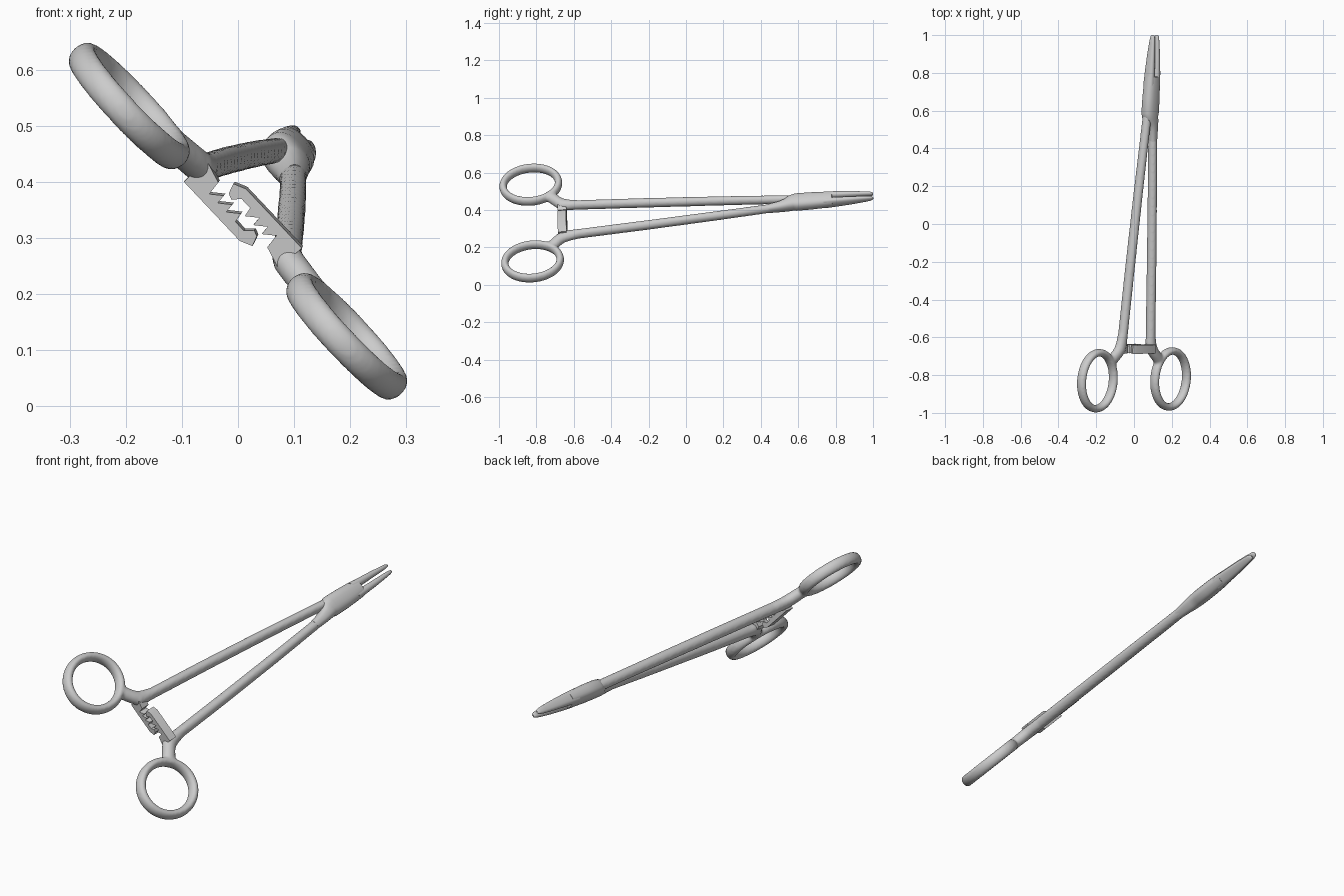
import bpy, math
from mathutils import Vector, Matrix

if "Cube" in bpy.data.objects:
    bpy.data.objects.remove(bpy.data.objects["Cube"])

# Tool frame: u runs along the tool, v across the handles, n through the thickness
D = Vector((0.06, 0.995, 0.079)).normalized()
W = Vector((-0.685, 0.0, 0.728))
W = (W - W.dot(D) * D).normalized()
N = D.cross(W)
FRAME = Matrix.Translation((0, -0.825, 0.33)) @ Matrix((D, W, N)).transposed().to_4x4()


def make(name, verts, faces, remesh=False):
    me = bpy.data.meshes.new(name)
    me.from_pydata([FRAME @ Vector(v) for v in verts], [], faces)
    ob = bpy.data.objects.new(name, me)
    bpy.context.collection.objects.link(ob)
    bpy.ops.object.select_all(action='DESELECT')
    ob.select_set(True)
    bpy.context.view_layer.objects.active = ob
    bpy.ops.object.mode_set(mode='EDIT')
    bpy.ops.mesh.select_all(action='SELECT')
    bpy.ops.mesh.normals_make_consistent(inside=False)
    bpy.ops.object.mode_set(mode='OBJECT')
    if remesh:
        r = ob.modifiers.new("fuse", 'REMESH')
        r.mode = 'VOXEL'
        r.voxel_size = 0.006
        r.use_smooth_shade = True
        s = ob.modifiers.new("blend", 'SMOOTH')
        s.factor = 0.5
        s.iterations = 6
    else:
        bpy.ops.object.shade_smooth_by_angle(angle=math.radians(40))
    return ob


def sweep(stations, closed=False, power=2.0, sides=20):
    """Loft superellipse sections; station = (u, v, half width, half thickness)."""
    verts, faces, k = [], [], len(stations)
    for i, (u, v, w, t) in enumerate(stations):
        a = stations[(i - 1) % k if closed else max(i - 1, 0)]
        b = stations[(i + 1) % k if closed else min(i + 1, k - 1)]
        tu, tv = b[0] - a[0], b[1] - a[1]
        ln = math.hypot(tu, tv)
        for j in range(sides):
            an = 2 * math.pi * j / sides
            c, s = math.cos(an), math.sin(an)
            c = math.copysign(abs(c) ** (2 / power), c) * w
            s = math.copysign(abs(s) ** (2 / power), s) * t
            verts.append((u - tv / ln * c, v + tu / ln * c, s))
    for i in range(k if closed else k - 1):
        o, p = i * sides, (i + 1) % k * sides
        for j in range(sides):
            q = (j + 1) % sides
            faces.append((o + j, o + q, p + q, p + j))
    if not closed:
        faces += [tuple(range(sides)), tuple(range((k - 1) * sides, k * sides))]
    return verts, faces


def merge(*parts):
    verts, faces = [], []
    for pv, pf in parts:
        o = len(verts)
        verts += pv
        faces += [tuple(i + o for i in f) for f in pf]
    return verts, faces


for side, label in ((1, "upper"), (-1, "lower")):
    # Handle: finger ring, neck and long shaft fused together
    ring = [(0.149 * math.cos(a), side * (0.282 + 0.122 * math.sin(a)), 0.020, 0.028)
            for a in (2 * math.pi * i / 64 for i in range(64))]
    neck = [(0.09, side * 0.20, 0.036, 0.026), (0.115, side * 0.17, 0.031, 0.027),
            (0.14, side * 0.142, 0.030, 0.028), (0.165, side * 0.12, 0.034, 0.028),
            (0.20, side * 0.112, 0.030, 0.027), (0.25, side * 0.107, 0.024, 0.026)]
    shaft = [(0.15, side * 0.115, 0.018, 0.02), (0.18, side * 0.112, 0.027, 0.027),
             (0.25, side * 0.106, 0.0245, 0.027), (0.60, side * 0.083, 0.0245, 0.027),
             (1.00, side * 0.054, 0.0235, 0.026), (1.25, side * 0.034, 0.0225, 0.025),
             (1.44, side * 0.018, 0.022, 0.025)]
    make(label + "_handle", *merge(sweep(ring, True), sweep(neck), sweep(shaft)), remesh=True)

    # Ratchet bar: toothed profile, the two facing each other
    prof = [(0.115, -0.036), (-0.03, -0.036), (-0.052, -0.026), (-0.045, -0.008), (-0.034, -0.004)]
    prof += [(-0.022, -0.018), (0.0, -0.018)]
    for i in range(3):
        v = 0.004 + i * 0.022
        prof += [(v, -0.001), (v + 0.02, -0.018)]
    prof += [(0.072, 0.008), (0.115, 0.02)]
    k = len(prof)
    verts = [(u, side * v, side * n) for u in (0.142, 0.188) for v, n in prof]
    faces = [tuple(range(k)), tuple(range(k, 2 * k))]
    faces += [(i, (i + 1) % k, (i + 1) % k + k, i + k) for i in range(k)]
    make(label + "_ratchet", verts, faces)

    # Jaw: tapering half with a narrow gap along the middle
    jaw = []
    for u, inner, outer, t in ((1.57, 0.003, 0.043, 0.032), (1.64, 0.004, 0.039, 0.029),
                               (1.72, 0.005, 0.034, 0.024), (1.79, 0.006, 0.028, 0.018),
                               (1.82, 0.007, 0.025, 0.014), (1.831, 0.009, 0.022, 0.010),
                               (1.835, 0.013, 0.018, 0.004)):
        jaw.append((u, side * (inner + outer) / 2, (outer - inner) / 2, t))
    make(label + "_jaw", *sweep(jaw, power=2.6))

# Box joint: grows out of the lower shaft and steps up around the upper one
joint = [(1.27, -0.032, 0.021, 0.024), (1.33, -0.025, 0.026, 0.029),
         (1.37, -0.016, 0.033, 0.034), (1.395, -0.004, 0.043, 0.036),
         (1.42, 0.0, 0.049, 0.037), (1.50, 0.0, 0.048, 0.037),
         (1.57, 0.0, 0.045, 0.035), (1.615, 0.0, 0.042, 0.032)]
make("box_joint", *sweep(joint, power=2.5, sides=28))
